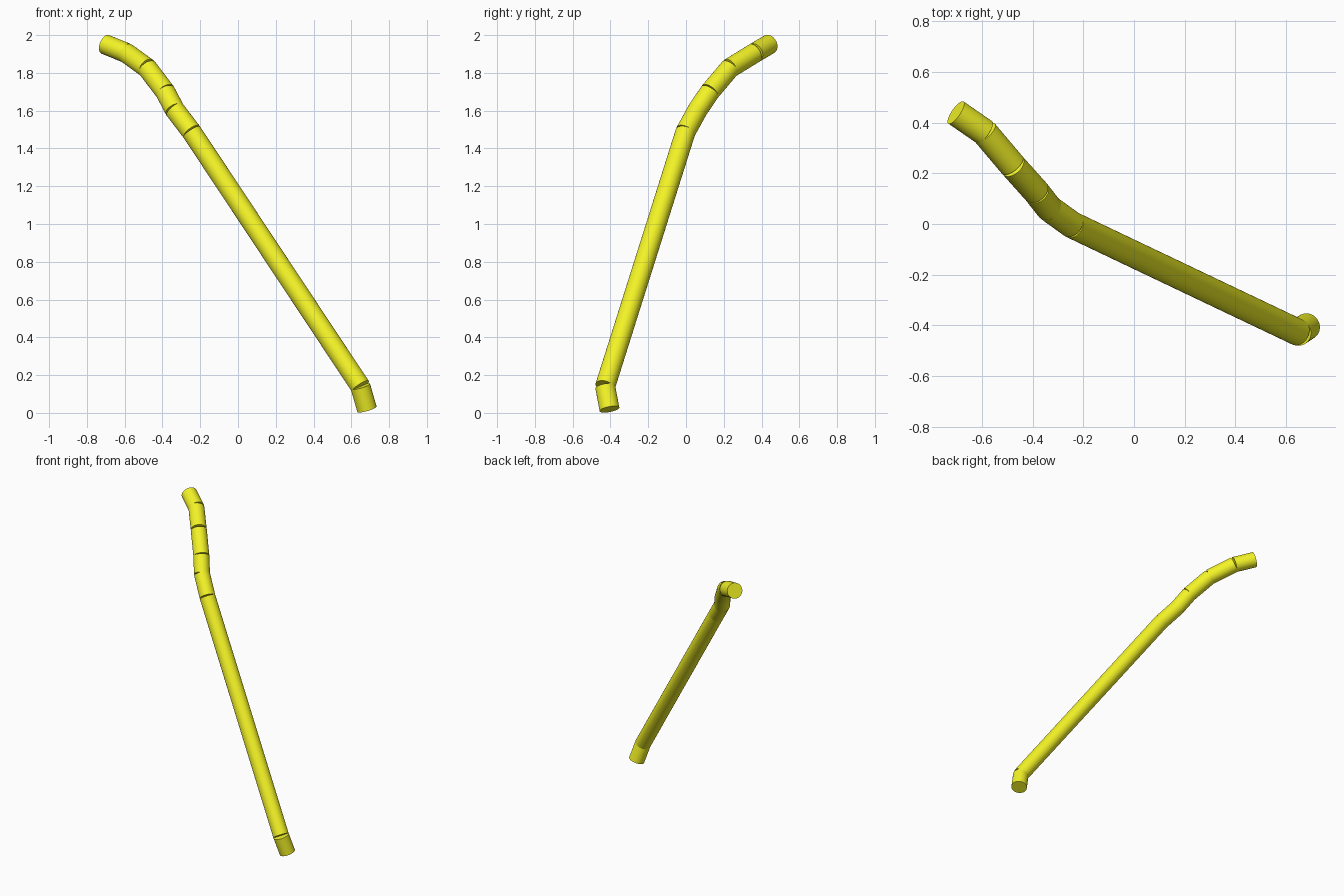
import bpy
from mathutils import Vector

if "Cube" in bpy.data.objects:
    bpy.data.objects.remove(bpy.data.objects["Cube"])

RADIUS = 0.053

# centre line of the bent rod, from the foot to the tip
PATH = [Vector(p) for p in (
    (0.683, -0.405, 0.019),
    (0.648, -0.428, 0.14),
    (-0.245, -0.003, 1.487),
    (-0.335, 0.062, 1.605),
    (-0.385, 0.126, 1.70),
    (-0.48, 0.232, 1.825),
    (-0.59, 0.362, 1.905),
    (-0.703, 0.44, 1.951),
)]

yellow = bpy.data.materials.new("yellow")
yellow.diffuse_color = (0.9, 0.9, 0.02, 1)
yellow.use_nodes = True
yellow.node_tree.nodes["Principled BSDF"].inputs["Base Color"].default_value = yellow.diffuse_color


def rod(name, a, b):
    """Capped cylinder between two points."""
    axis = b - a
    bpy.ops.mesh.primitive_cylinder_add(
        vertices=48, radius=RADIUS, depth=axis.length, location=(a + b) / 2,
        rotation=axis.to_track_quat('Z', 'Y').to_euler())
    ob = bpy.context.object
    ob.name = name
    ob.data.materials.append(yellow)
    bpy.ops.object.shade_smooth_by_angle()


# one straight cylinder per section
names = ["foot_section", "long_shaft"] + [f"bend_section_{i}" for i in range(1, 5)] + ["tip_section"]
for name, a, b in zip(names, PATH, PATH[1:]):
    rod(name, a, b)
